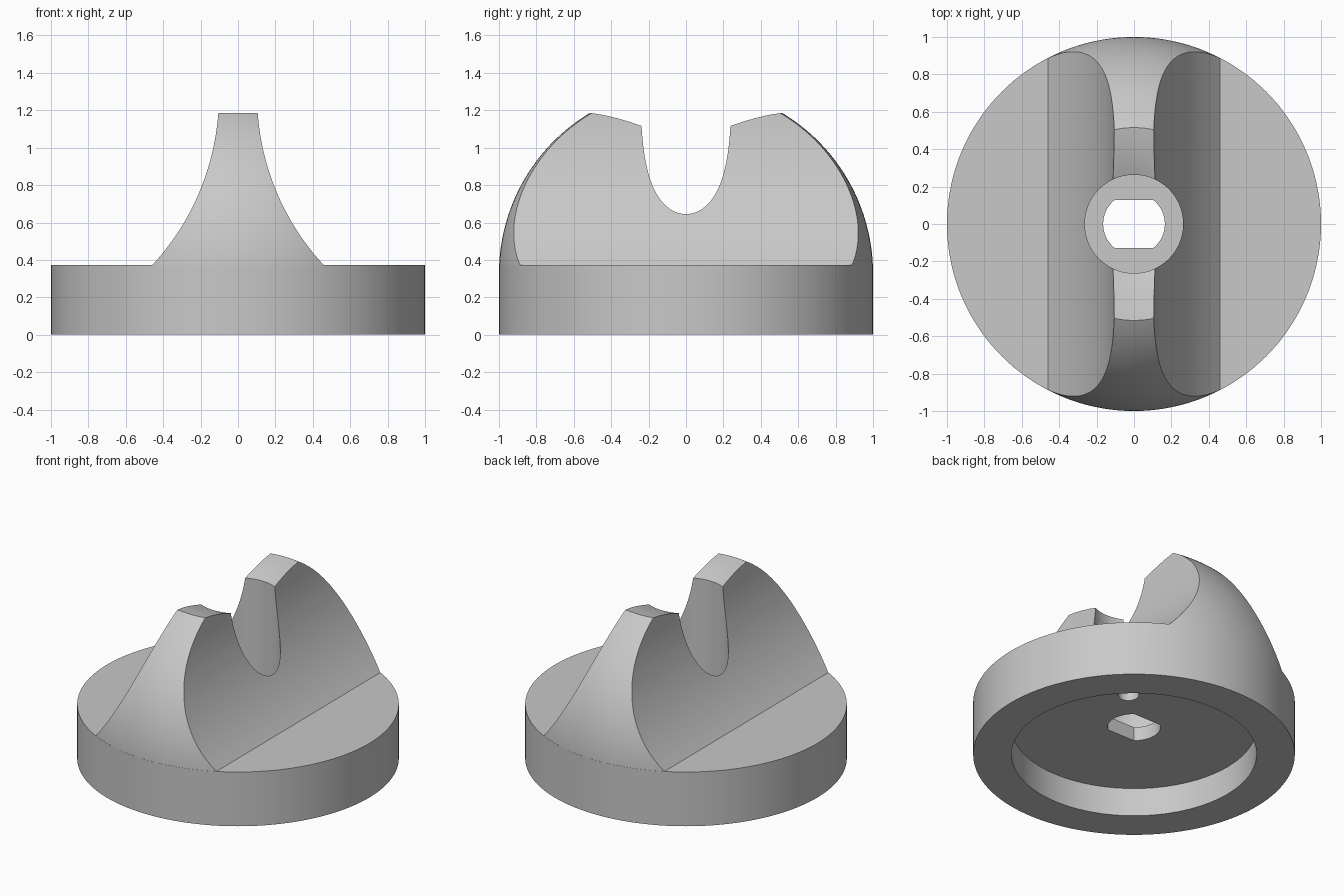
import bpy
import bmesh
from math import sin, cos, pi, radians, asin, sqrt

cube = bpy.data.objects.get("Cube")
if cube:
    bpy.data.objects.remove(cube, do_unlink=True)

grey = bpy.data.materials.new("plain grey")
grey.use_nodes = True
colour = (0.58, 0.58, 0.58, 1)
grey.diffuse_color = colour
grey.node_tree.nodes["Principled BSDF"].inputs["Base Color"].default_value = colour


def finish(bm, name):
    bmesh.ops.remove_doubles(bm, verts=bm.verts, dist=1e-5)
    bmesh.ops.recalc_face_normals(bm, faces=bm.faces)
    mesh = bpy.data.meshes.new(name)
    bm.to_mesh(mesh)
    bm.free()
    mesh.materials.append(grey)
    obj = bpy.data.objects.new(name, mesh)
    bpy.context.collection.objects.link(obj)
    return obj


def lathe(name, profile, steps=144):
    """Spin an (r, z) profile around the z axis."""
    bm = bmesh.new()
    verts = [bm.verts.new((r, 0, z)) for r, z in profile]
    edges = [bm.edges.new(pair) for pair in zip(verts, verts[1:])]
    bmesh.ops.spin(bm, geom=verts + edges, cent=(0, 0, 0), axis=(0, 0, 1),
                   angle=2 * pi, steps=steps)
    return finish(bm, name)


def prism(name, points, direction):
    """Extrude a closed outline of 3D points along a direction."""
    bm = bmesh.new()
    face = bm.faces.new([bm.verts.new(p) for p in points])
    out = bmesh.ops.extrude_face_region(bm, geom=[face], use_keep_orig=True)
    moved = [v for v in out["geom"] if isinstance(v, bmesh.types.BMVert)]
    bmesh.ops.translate(bm, verts=moved, vec=direction)
    return finish(bm, name)


def cut(target, cutter):
    mod = target.modifiers.new("cut", "BOOLEAN")
    mod.operation = "DIFFERENCE"
    mod.solver = "EXACT"
    mod.object = cutter
    bpy.context.view_layer.objects.active = target
    bpy.ops.object.modifier_apply(modifier=mod.name)
    bpy.data.objects.remove(cutter, do_unlink=True)


# Turned body: underside recess, base, dome, dished top and central bore
DECK, DOME_Z = 0.372, 0.328
start, end = asin(DECK - DOME_Z), asin(1.185 - DOME_Z)
dome = [(cos(a), DOME_Z + sin(a))
        for a in (start + (end - start) * i / 32 for i in range(33))]
body = lathe("knob_body",
             [(0, 0.195), (0.762, 0.195), (0.762, 0), (1, 0), (1, DECK)]
             + dome
             + [(0.45, 1.174), (0.385, 1.158), (0.32, 1.138), (0.263, 1.116),
                (0.263, 0.29), (0, 0.29)])

# Concave scoops on both sides leave the central grip
CX, CZ, R = 1.439, 1.281, 1.337
for side in (-1, 1):
    arc = []
    for i in range(33):
        z = DECK + (1.3 - DECK) * i / 32
        arc.append((side * (CX - sqrt(R * R - (z - CZ) ** 2)), -1.2, z))
    outline = arc + [(side * 1.2, -1.2, 1.3), (side * 1.2, -1.2, DECK)]
    cut(body, prism("scoop_cutter", outline, (0, 2.4, 0)))

# Shaft hole with two flats
flat = asin(0.127 / 0.165)
hole = []
for base in (0, pi):
    for i in range(17):
        a = base - flat + 2 * flat * i / 16
        hole.append((0.165 * cos(a), 0.165 * sin(a), 0.1))
cut(body, prism("shaft_cutter", hole, (0, 0, 0.3)))

# Blind locating hole in the underside
pin = [(0.283 + 0.065 * cos(2 * pi * i / 32),
        0.283 + 0.065 * sin(2 * pi * i / 32), 0.1) for i in range(32)]
cut(body, prism("pin_cutter", pin, (0, 0, 0.25)))

# Smooth curved walls, keep the crisp edges
bpy.ops.object.select_all(action="DESELECT")
body.select_set(True)
bpy.context.view_layer.objects.active = body
bpy.ops.object.shade_smooth_by_angle(angle=radians(20))
